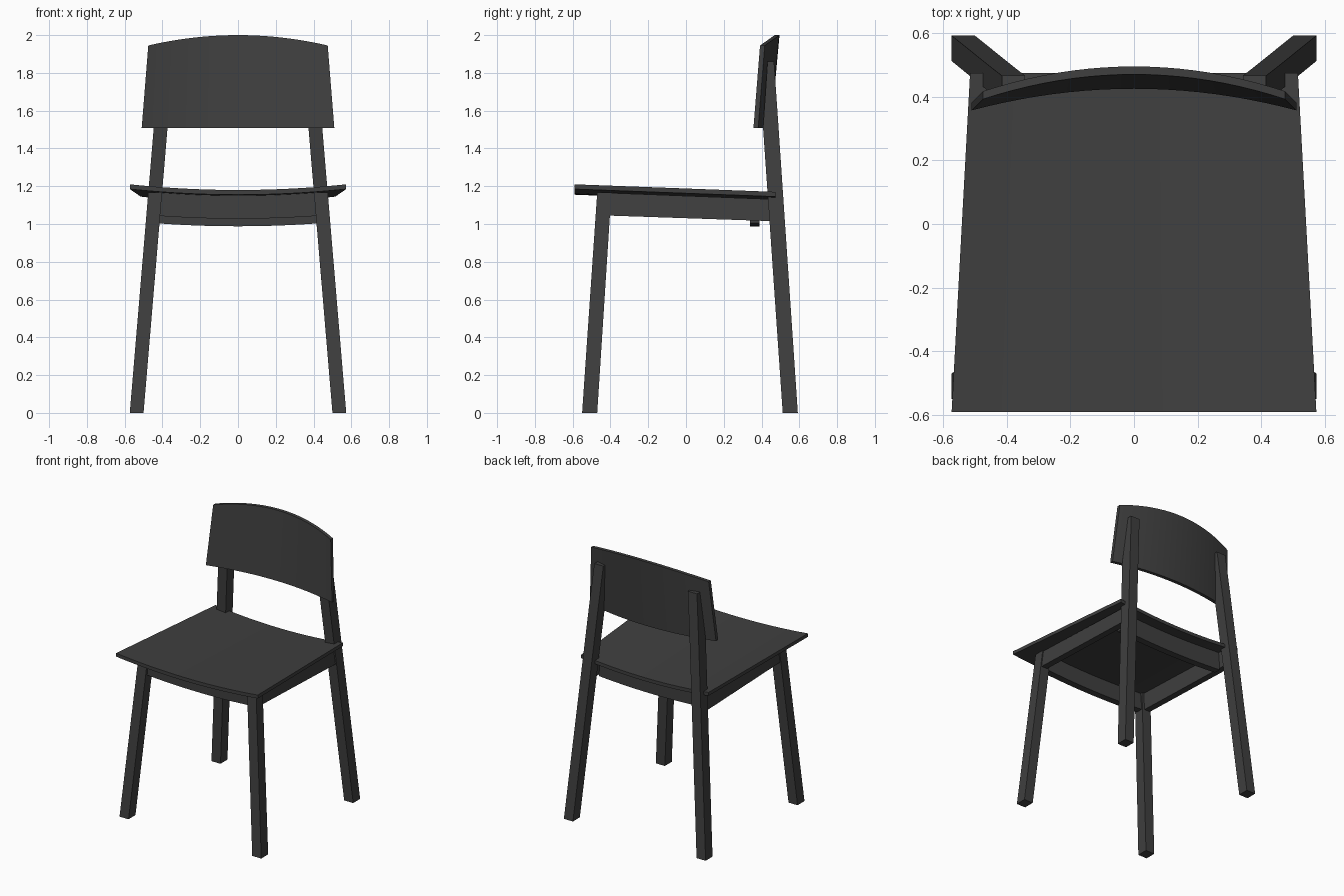
import bpy, bmesh

if "Cube" in bpy.data.objects:
    bpy.data.objects.remove(bpy.data.objects["Cube"])

mat = bpy.data.materials.new("dark_grey")
mat.diffuse_color = (0.05, 0.05, 0.05, 1)
mat.use_nodes = True
mat.node_tree.nodes["Principled BSDF"].inputs["Base Color"].default_value = mat.diffuse_color


def loft(name, sections, mirror=False, smooth=False):
    """Closed solid through a row of four-cornered sections."""
    bm = bmesh.new()
    rings = [[bm.verts.new(p) for p in s] for s in sections]
    for a, b in zip(rings, rings[1:]):
        for i in range(4):
            j = (i + 1) % 4
            bm.faces.new((a[i], a[j], b[j], b[i]))
    bm.faces.new(rings[0][::-1])
    bm.faces.new(rings[-1])
    bmesh.ops.recalc_face_normals(bm, faces=bm.faces)
    me = bpy.data.meshes.new(name)
    bm.to_mesh(me)
    bm.free()
    me.materials.append(mat)
    ob = bpy.data.objects.new(name, me)
    bpy.context.collection.objects.link(ob)
    if mirror:
        ob.modifiers.new("mirror", 'MIRROR')
    if smooth:
        bpy.ops.object.select_all(action='DESELECT')
        ob.select_set(True)
        bpy.context.view_layer.objects.active = ob
        bpy.ops.object.shade_smooth_by_angle()
    return ob


def rect(x0, x1, y0, y1, z):
    return [(x0, y0, z), (x1, y0, z), (x1, y1, z), (x0, y1, z)]


N = 20
US = [-1 + 2 * i / N for i in range(N + 1)]

# Splayed legs; the back pair taper where they meet the backrest
loft("front_legs", [rect(0.50, 0.573, -0.55, -0.47, 0),
                    rect(0.402, 0.475, -0.47, -0.395, 1.167)], mirror=True)
loft("back_legs", [rect(0.50, 0.573, 0.512, 0.592, 0),
                   rect(0.373, 0.446, 0.408, 0.49, 1.51),
                   rect(0.342, 0.415, 0.432, 0.466, 1.86)], mirror=True)

# Dished, tapered seat panel, sloping to the back
T = 0.025
seat = []
for u in US:
    zf, zb = 1.18 + 0.03 * u * u, 1.14 + 0.03 * u * u
    xf, xb = 0.573 * u, 0.515 * u
    seat.append([(xf, -0.59, zf), (xb, 0.475, zb),
                 (xb, 0.475, zb - T), (xf, -0.59, zf - T)])
loft("seat", seat, smooth=True)

# Curved backrest with an arched top
back = []
for u in US:
    c = 1 - u * u
    zt = 1.945 + 0.055 * c
    yb, yt = 0.357 + 0.068 * c, 0.392 + 0.078 * c
    xb, xt = 0.51 * u, 0.475 * u
    back.append([(xb, yb, 1.508), (xt, yt, zt),
                 (xt, yt + T, zt), (xb, yb + T, 1.508)])
loft("backrest", back, smooth=True)

# Side rails under the seat
loft("side_rails", [
    [(0.43, -0.42, 1.045), (0.478, -0.42, 1.045), (0.468, -0.42, 1.165), (0.42, -0.42, 1.165)],
    [(0.43, 0.46, 1.015), (0.478, 0.46, 1.015), (0.468, 0.46, 1.131), (0.42, 0.46, 1.131)],
], mirror=True)

# Front and back rails follow the dish of the seat
for name, y0, y1, z0, z1 in (("front_rail", -0.46, -0.41, 1.028, 1.152),
                             ("back_rail", 0.34, 0.39, 0.988, 1.12)):
    loft(name, [[(0.43 * u, y0, z0 + 0.016 * u * u), (0.43 * u, y1, z0 + 0.016 * u * u),
                 (0.43 * u, y1, z1 + 0.016 * u * u), (0.43 * u, y0, z1 + 0.016 * u * u)]
                for u in US], smooth=True)
